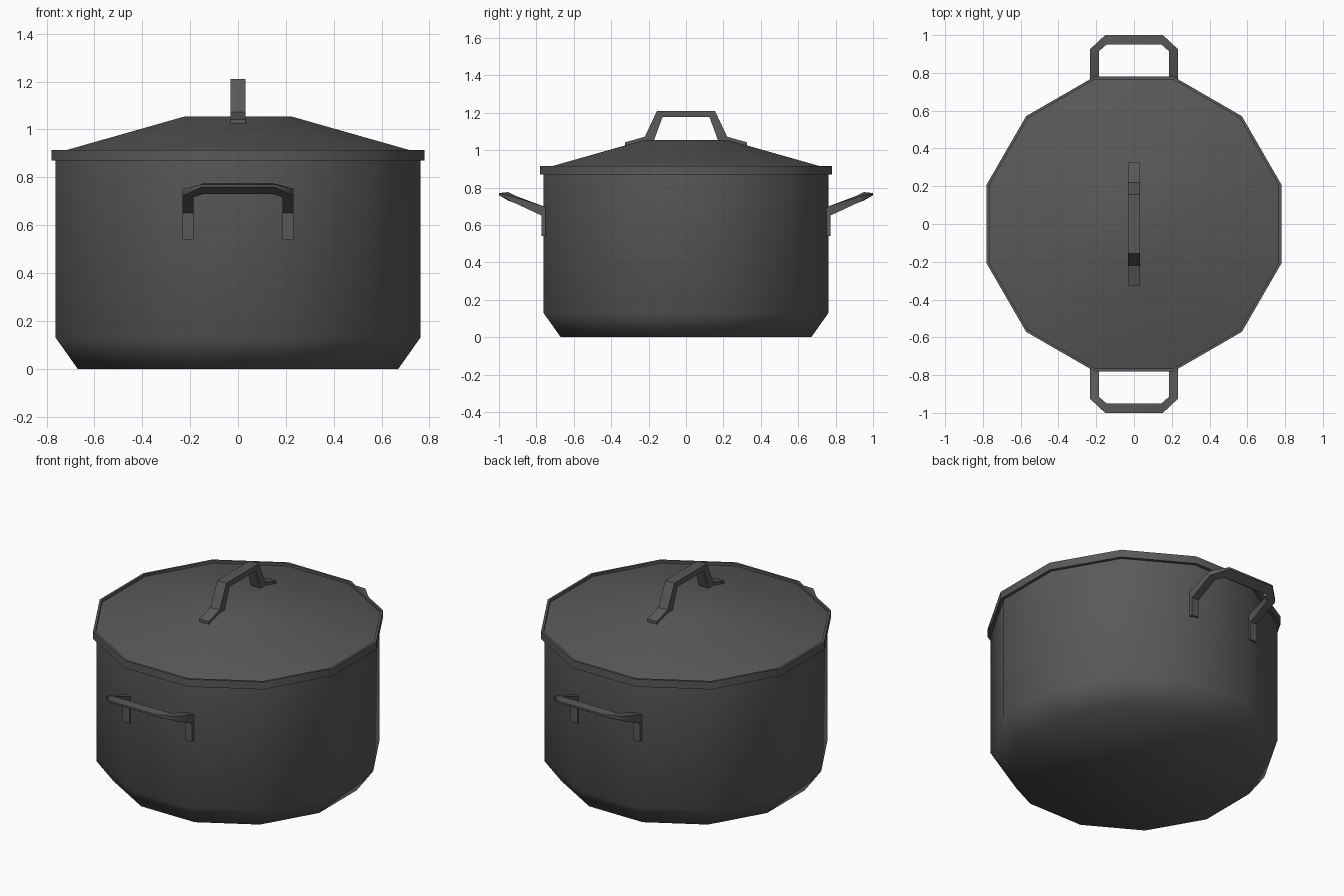
import bpy, bmesh, math

if "Cube" in bpy.data.objects:
    bpy.data.objects.remove(bpy.data.objects["Cube"])

SIDES = 12
APO = math.cos(math.pi / SIDES)   # flat-to-corner ratio of the 12-gon

mat = bpy.data.materials.new("dark grey metal")
mat.diffuse_color = (0.1, 0.1, 0.1, 1)
mat.use_nodes = True
mat.node_tree.nodes["Principled BSDF"].inputs["Base Color"].default_value = mat.diffuse_color


def finish(bm, name, angle):
    bmesh.ops.recalc_face_normals(bm, faces=bm.faces)
    me = bpy.data.meshes.new(name)
    bm.to_mesh(me)
    bm.free()
    me.materials.append(mat)
    ob = bpy.data.objects.new(name, me)
    bpy.context.collection.objects.link(ob)
    bpy.ops.object.select_all(action='DESELECT')
    ob.select_set(True)
    bpy.context.view_layer.objects.active = ob
    bpy.ops.object.shade_smooth_by_angle(angle=math.radians(angle))
    return ob


def loft(bm, rings):
    """Skin a list of equal-length point rings and cap both ends."""
    vs = [[bm.verts.new(p) for p in r] for r in rings]
    n = len(vs[0])
    for a, b in zip(vs, vs[1:]):
        for i in range(n):
            j = (i + 1) % n
            bm.faces.new((a[i], a[j], b[j], b[i]))
    bm.faces.new(vs[0][::-1])
    bm.faces.new(vs[-1])


def ring(r, z):
    # r is the distance to the middle of a flat side
    return [(r / APO * math.cos((i + .5) * math.tau / SIDES),
             r / APO * math.sin((i + .5) * math.tau / SIDES), z)
            for i in range(SIDES)]


def lathe(name, profile, angle):
    bm = bmesh.new()
    loft(bm, [ring(r, z) for r, z in profile])
    return finish(bm, name, angle)


# Pot body with chamfered foot
lathe("pot_body", [(.67, 0), (.762, .13), (.762, .875)], 62)

# Lid: rim band, small groove, sloping dome, flat crown
lathe("lid", [(.75, .87), (.78, .87), (.78, .915), (.766, .915),
              (.766, .90), (.22, 1.055)], 35)

# Lid handle: side profile extruded across x
half = [(-.325, 1.02), (-.325, 1.042), (-.22, 1.072), (-.155, 1.21)]
inner = [(-.125, 1.178), (-.172, 1.05)]
outline = (half + [(-y, z) for y, z in half[::-1]]
           + [(-y, z) for y, z in inner[::-1]] + inner)
bm = bmesh.new()
loft(bm, [[(x, y, z) for y, z in outline] for x in (-.031, .031)])
finish(bm, "lid_handle", 30)


# Side handles: flat bar swept from pad, out along the arm, round the corner
def section(ox, oy, ix, iy, oz, iz):
    return [(ox, oy, oz[0]), (ox, oy, oz[1]), (ix, iy, iz[1]), (ix, iy, iz[0])]


arm = [
    # mounting pad on the wall
    [(.232, .75, .54), (.232, .772, .54), (.185, .772, .54), (.185, .75, .54)],
    [(.232, .75, .695), (.232, .772, .65), (.185, .772, .65), (.185, .75, .695)],
    # end of the rising arm
    section(.232, .926, .185, .915, (.722, .752), (.717, .757)),
    # outer corner
    section(.153, 1.0, .145, .95, (.759, .77), (.73, .776)),
]
# first two rings run bottom/top as outer/inner faces, so match their order
arm[0] = [arm[0][i] for i in (1, 0, 3, 2)]
arm[1] = [arm[1][i] for i in (1, 0, 3, 2)]
path = arm + [[(-x, y, z) for x, y, z in r] for r in arm[::-1]]
for name, s in (("front_handle", -1), ("back_handle", 1)):
    bm = bmesh.new()
    loft(bm, [[(x, s * y, z) for x, y, z in r] for r in path])
    finish(bm, name, 50)
